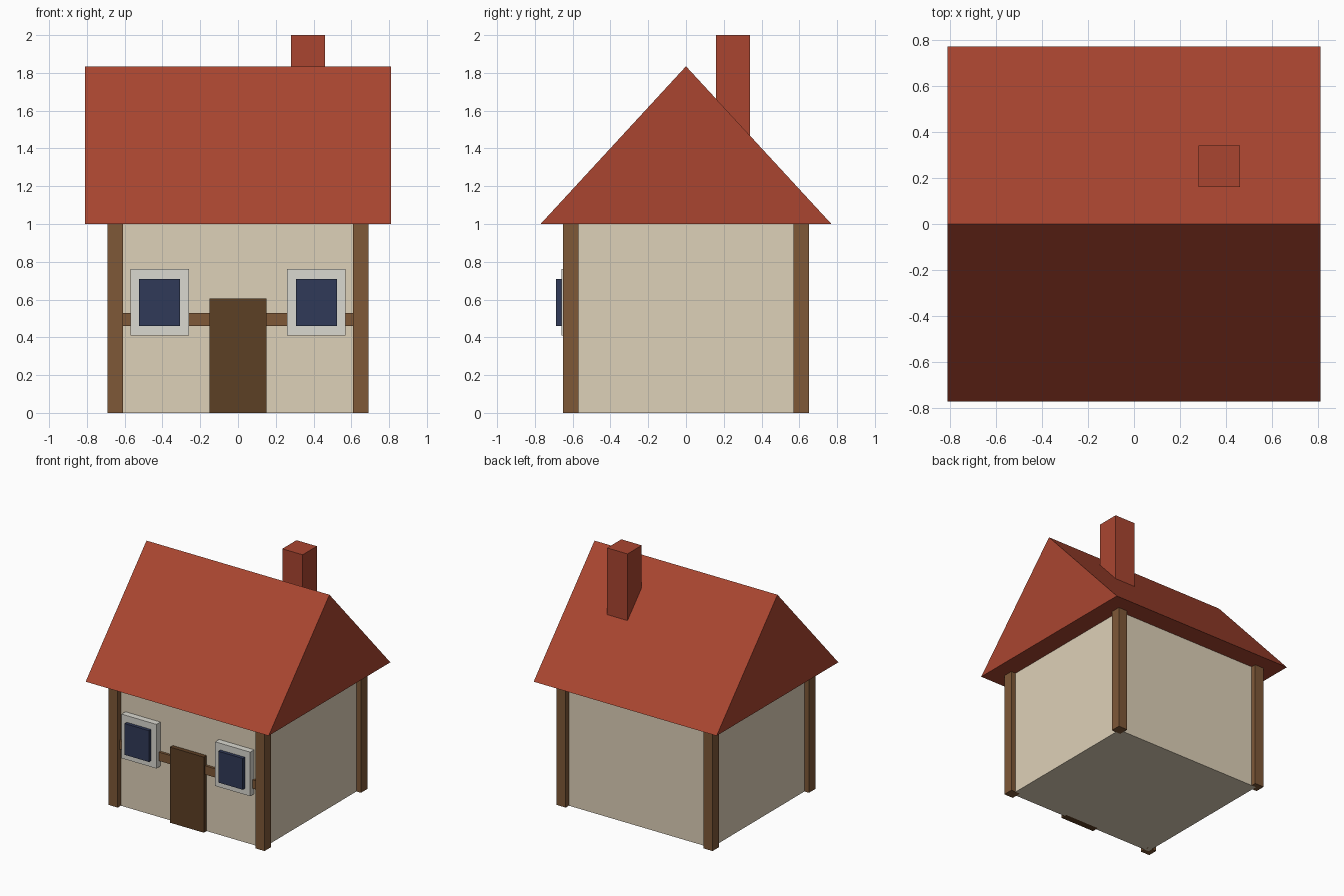
import bpy, bmesh

if "Cube" in bpy.data.objects:
    bpy.data.objects.remove(bpy.data.objects["Cube"])


def material(name, rgb):
    m = bpy.data.materials.new(name)
    m.diffuse_color = (*rgb, 1.0)
    m.use_nodes = True
    m.node_tree.nodes["Principled BSDF"].inputs["Base Color"].default_value = m.diffuse_color
    return m


PLASTER = material("cream_plaster", (0.73, 0.635, 0.48))
TILE = material("red_tile", (0.40, 0.06, 0.03))
TIMBER = material("brown_timber", (0.21, 0.098, 0.039))
DOOR = material("dark_door_wood", (0.108, 0.05, 0.018))
FRAME = material("pale_frame", (0.70, 0.69, 0.63))
GLASS = material("dark_blue_glass", (0.03, 0.042, 0.098))


def finish(name, bm, mat):
    bmesh.ops.recalc_face_normals(bm, faces=bm.faces)
    mesh = bpy.data.meshes.new(name)
    bm.to_mesh(mesh)
    bm.free()
    mesh.materials.append(mat)
    bpy.context.collection.objects.link(bpy.data.objects.new(name, mesh))


def box(name, x, y, z, mat):
    """Box spanning the (min, max) pairs x, y and z."""
    bm = bmesh.new()
    bmesh.ops.create_cube(bm, size=1.0)
    for v in bm.verts:
        v.co = [(lo + hi) / 2 + c * (hi - lo) for c, (lo, hi) in zip(v.co, (x, y, z))]
    finish(name, bm, mat)


HX, HY = 0.65, 0.61      # wall half sizes
WALL_TOP = 1.0

# Walls
box("walls", (-HX, HX), (-HY, HY), (0, WALL_TOP), PLASTER)

# Corner posts centred on the wall corners
for sx, side in ((-1, "left"), (1, "right")):
    for sy, end in ((-1, "front"), (1, "back")):
        cx, cy = sx * HX, sy * HY
        box(f"{end}_{side}_post", (cx - 0.04, cx + 0.04), (cy - 0.04, cy + 0.04),
            (0, WALL_TOP), TIMBER)

# Gabled roof: triangle profile extruded along x
bm = bmesh.new()
profile = [(-0.77, WALL_TOP), (0.77, WALL_TOP), (0, 1.835)]
gable = bm.faces.new([bm.verts.new((-0.81, y, z)) for y, z in profile])
ext = bmesh.ops.extrude_face_region(bm, geom=[gable], use_keep_orig=True)
bmesh.ops.translate(bm, vec=(1.62, 0, 0),
                    verts=[g for g in ext["geom"] if isinstance(g, bmesh.types.BMVert)])
finish("roof", bm, TILE)

# Chimney
box("chimney", (0.28, 0.46), (0.16, 0.34), (1.3, 2.0), TILE)

# Front beam and door
box("front_beam", (-HX, HX), (-HY - 0.02, -HY + 0.02), (0.46, 0.53), TIMBER)
box("door", (-0.15, 0.15), (-HY - 0.035, -HY + 0.02), (0, 0.605), DOOR)

# Windows: frame with a raised pane
for sx, side in ((-1, "left"), (1, "right")):
    cx = sx * 0.415
    box(f"{side}_window_frame", (cx - 0.155, cx + 0.155), (-0.66, -HY + 0.02), (0.41, 0.763), FRAME)
    box(f"{side}_window_pane", (cx - 0.108, cx + 0.108), (-0.687, -0.64), (0.46, 0.71), GLASS)
